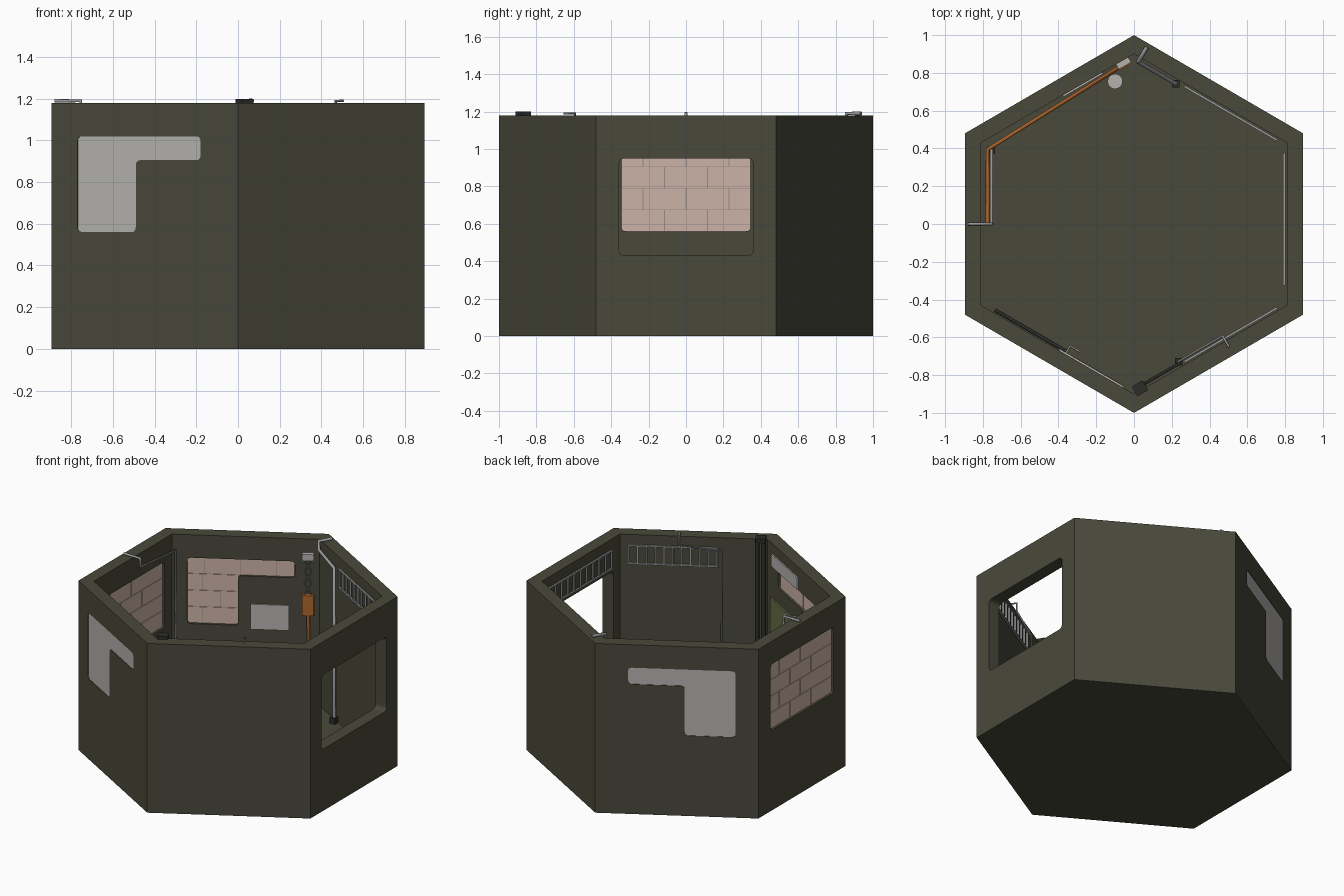
import bpy, bmesh, math
from mathutils import Vector

if "Cube" in bpy.data.objects:
    bpy.data.objects.remove(bpy.data.objects["Cube"])


def mat(name, c):
    m = bpy.data.materials.new(name)
    m.diffuse_color = (*c, 1)
    m.use_nodes = True
    m.node_tree.nodes["Principled BSDF"].inputs["Base Color"].default_value = m.diffuse_color
    return m


OLIVE = mat("olive_wall", (0.066, 0.066, 0.044))
PINK = mat("pink_brick", (0.60, 0.45, 0.38))
MORTAR = mat("mortar", (0.33, 0.26, 0.22))
GREY = mat("light_grey", (0.46, 0.45, 0.43))
STEEL = mat("steel_pipe", (0.33, 0.33, 0.33))
ORANGE = mat("orange", (0.42, 0.13, 0.025))
GREEN = mat("green_board", (0.13, 0.15, 0.06))
DARK = mat("dark_metal", (0.025, 0.025, 0.022))

H, T, FLOOR = 1.18, 0.085, 0.02
C, S = 0.865, 0.502


# Wall frames: origin on the inner face, u along the wall, v outward
def frame(o, d, n):
    o, d, n = Vector((*o, 0)), Vector((*d, 0)), Vector((*n, 0))
    return lambda u, v, z: o + d * u + n * v + Vector((0, 0, z))


def diagonal(sx, sy):
    return frame((0, 0.90 * sy), (C * sx, -S * sy), (S * sx, C * sy))


BL, BR, FL, FR = diagonal(-1, 1), diagonal(1, 1), diagonal(-1, -1), diagonal(1, -1)
LEFT, RIGHT = frame((-0.81, 0), (0, 1), (-1, 0)), frame((0.81, 0), (0, 1), (1, 0))
WORLD = lambda x, y, z: Vector((x, y, z))


def finish(bm, name, m):
    bmesh.ops.recalc_face_normals(bm, faces=bm.faces)
    me = bpy.data.meshes.new(name)
    bm.to_mesh(me)
    bm.free()
    me.materials.append(m)
    ob = bpy.data.objects.new(name, me)
    bpy.context.collection.objects.link(ob)
    return ob


def add_prism(bm, f, pts, v0, v1):
    a = [bm.verts.new(f(u, v0, z)) for u, z in pts]
    b = [bm.verts.new(f(u, v1, z)) for u, z in pts]
    bm.faces.new(a)
    bm.faces.new(b)
    for i in range(len(a)):
        j = (i + 1) % len(a)
        bm.faces.new((a[i], a[j], b[j], b[i]))


def prism(name, m, f, pts, v0, v1):
    bm = bmesh.new()
    add_prism(bm, f, pts, v0, v1)
    return finish(bm, name, m)


def rect(u0, u1, z0, z1):
    return [(u0, z0), (u1, z0), (u1, z1), (u0, z1)]


def rounded(pts, r=0.025, n=4):
    out = []
    for i, p in enumerate(pts):
        p = Vector(p)
        a = p + (Vector(pts[i - 1]) - p).normalized() * r
        b = p + (Vector(pts[(i + 1) % len(pts)]) - p).normalized() * r
        for k in range(n + 1):
            t = k / n
            out.append(tuple(a * (1 - t) ** 2 + p * 2 * t * (1 - t) + b * t * t))
    return out


def tube(name, m, pts, r=0.009):
    cu = bpy.data.curves.new(name, 'CURVE')
    cu.dimensions, cu.bevel_depth, cu.bevel_resolution, cu.use_fill_caps = '3D', r, 2, True
    sp = cu.splines.new('POLY')
    sp.points.add(len(pts) - 1)
    for q, p in zip(sp.points, pts):
        q.co = (*p, 1)
    cu.materials.append(m)
    ob = bpy.data.objects.new(name, cu)
    bpy.context.collection.objects.link(ob)
    bpy.ops.object.select_all(action='DESELECT')
    ob.select_set(True)
    bpy.context.view_layer.objects.active = ob
    bpy.ops.object.convert(target='MESH')
    return bpy.context.object


# Hexagonal shell with solid floor
outer = [(0, 1), (-0.895, 0.48), (-0.895, -0.48), (0, -1), (0.895, -0.48), (0.895, 0.48)]
inner = [(0, 0.90), (-0.81, 0.43), (-0.81, -0.43), (0, -0.90), (0.81, -0.43), (0.81, 0.43)]
bm = bmesh.new()
rings = [[bm.verts.new((x, y, z)) for x, y in ring]
         for ring, z in ((outer, 0), (outer, H), (inner, H), (inner, FLOOR))]
for a, b in zip(rings, rings[1:]):
    for i in range(6):
        j = (i + 1) % 6
        bm.faces.new((a[i], a[j], b[j], b[i]))
bm.faces.new(rings[0])
bm.faces.new(rings[3])
shell = finish(bm, "room_shell", OLIVE)

# Window openings
L_SHAPE = rounded([(0.84, 0.56), (0.84, 1.02), (0.158, 1.02), (0.158, 0.905), (0.517, 0.905), (0.517, 0.56)])
LEFT_WIN = rounded(rect(-0.345, 0.345, 0.56, 1.02))
RIGHT_WIN = rounded(rect(-0.36, 0.36, 0.43, 0.95), 0.035)
for f, pts in ((BL, L_SHAPE), (FL, L_SHAPE), (LEFT, LEFT_WIN), (RIGHT, RIGHT_WIN)):
    cutter = prism("window_cutter", OLIVE, f, pts, -0.05, T + 0.05)
    cutter.hide_render = True
    mod = shell.modifiers.new("cut", 'BOOLEAN')
    mod.object, mod.operation, mod.solver = cutter, 'DIFFERENCE', 'EXACT'
    bpy.context.view_layer.objects.active = shell
    bpy.ops.object.modifier_apply(modifier=mod.name)
    bpy.data.objects.remove(cutter)


# Brick infill in running bond
def bricks(name, f, rows, v0, v1, bw=0.23, bh=0.115, gap=0.003):
    bm = bmesh.new()
    for k, (a, b) in enumerate(rows):
        z = 0.56 + k * bh
        u = a - (bw / 2 if k % 2 else 0)
        while u < b - 0.01:
            lo, hi = max(a, u) + gap / 2, min(b, u + bw) - gap / 2
            if hi - lo > 0.01:
                add_prism(bm, f, rect(lo, hi, z + gap / 2, z + bh - gap / 2), v0, v1)
            u += bw
    finish(bm, name, PINK)


for f, side in ((BL, "back"), (FL, "front")):
    prism(side + "_mortar", MORTAR, f, L_SHAPE, 0.018, 0.068)
    bricks(side + "_bricks", f, [(0.517, 0.84)] * 3 + [(0.158, 0.84)], 0.014, 0.066)
    prism(side + "_outer_plate", GREY, f, L_SHAPE, 0.07, T - 0.002)
prism("left_mortar", MORTAR, LEFT, LEFT_WIN, 0.018, 0.067)
bricks("left_bricks", LEFT, [(-0.345, 0.345)] * 4, 0.014, 0.071)


# Ladder racks on the three right-hand walls
def rack(name, f, u0, u1, z0=0.985, z1=1.11, n=11):
    bm = bmesh.new()
    w = 0.005
    for z in (z0, z1):
        add_prism(bm, f, rect(u0 - w, u1 + w, z - w, z + w), -0.02, -0.008)
    for i in range(n):
        u = u0 + (u1 - u0) * i / (n - 1)
        add_prism(bm, f, rect(u - w, u + w, z0, z1), -0.02, -0.008)
    finish(bm, name, STEEL)


rack("back_right_rack", BR, 0.32, 0.88)
rack("front_right_rack", FR, 0.32, 0.88)
rack("right_rack", RIGHT, -0.32, 0.37)


# Pipes that cross the rim, follow the wall and drop to the floor
def rim_pipe(name, f, ua, ub, v=-0.04, out=0.07, r=0.009):
    tube(name, STEEL, [f(ua, out, H + 0.01), f(ua, v, H + 0.01), f(ua, v, 1.13),
                       f(ub, v, 1.10), f(ub, v, 0.05)], r)
    c = f(ub, v, 0)
    prism(name + "_foot", DARK, WORLD, [(c.x - 0.02, FLOOR), (c.x + 0.02, FLOOR),
          (c.x + 0.02, 0.06), (c.x - 0.02, 0.06)], c.y - 0.02, c.y + 0.02)


rim_pipe("left_pipe", LEFT, 0.0, 0.39, -0.055)
rim_pipe("back_right_pipe", BR, 0.04, 0.27, -0.025, 0.065, 0.011)
rim_pipe("front_right_pipe", FR, 0.56, 0.29, -0.03, 0.04, 0.006)

# Dark conduits in the front corner
for i, u in enumerate((0.025, 0.065)):
    prism("corner_conduit_%d" % i, DARK, FR, rect(u - 0.014, u + 0.014, FLOOR, H), -0.03, -0.004)
prism("conduit_cap", DARK, FR, rect(0.01, 0.075, H - 0.01, H + 0.02), -0.04, 0.02)
tube("low_dark_conduit", DARK, [FR(0.07, -0.02, 0.3), FR(0.3, -0.02, 0.3)], 0.008)
tube("front_dark_conduit", DARK, [FL(0.42, -0.015, 0.3), FL(0.86, -0.015, 0.3)], 0.01)

# Orange control box, its bracket and crossing wires, and the cable along the walls
prism("orange_box", ORANGE, BL, rect(0.035, 0.11, 0.66, 0.80), -0.035, -0.004)
prism("box_bracket", GREY, BL, rect(0.035, 0.11, 1.04, 1.085), -0.03, 0)
for i in range(3):
    z0, z1 = 0.80 + i * 0.08, 0.88 + i * 0.08
    for k, (a, b) in enumerate(((0.05, 0.095), (0.095, 0.05))):
        tube("box_wire_%d_%d" % (i, k), STEEL, [BL(a, -0.018, z0), BL(b, -0.018, z1)], 0.004)
tube("orange_cable", ORANGE, [BL(0.07, -0.02, 0.66), BL(0.07, -0.02, 0.12), (-0.775, 0.395, 0.12),
                              (-0.775, 0.0, 0.12)], 0.011)

# Grey disc stand on the floor
bm = bmesh.new()
bmesh.ops.create_cone(bm, cap_ends=True, segments=24, radius1=0.04, radius2=0.04, depth=0.05)
bmesh.ops.translate(bm, verts=bm.verts, vec=(-0.1, 0.755, 0.045))
finish(bm, "floor_disc", GREY)

# Boards on the left-hand walls and a small tap
prism("grey_board", GREY, BL, rect(0.194, 0.437, 0.54, 0.715), -0.009, 0)
prism("grey_sign", GREY, FL, rect(0.07, 0.46, 1.025, 1.11), -0.009, 0)
prism("green_board", GREEN, FL, rect(0.06, 0.39, 0.35, 0.80), -0.012, 0)
tube("tap", STEEL, [FL(0.42, 0, 0.82), FL(0.42, -0.05, 0.82), FL(0.36, -0.05, 0.82)], 0.006)
